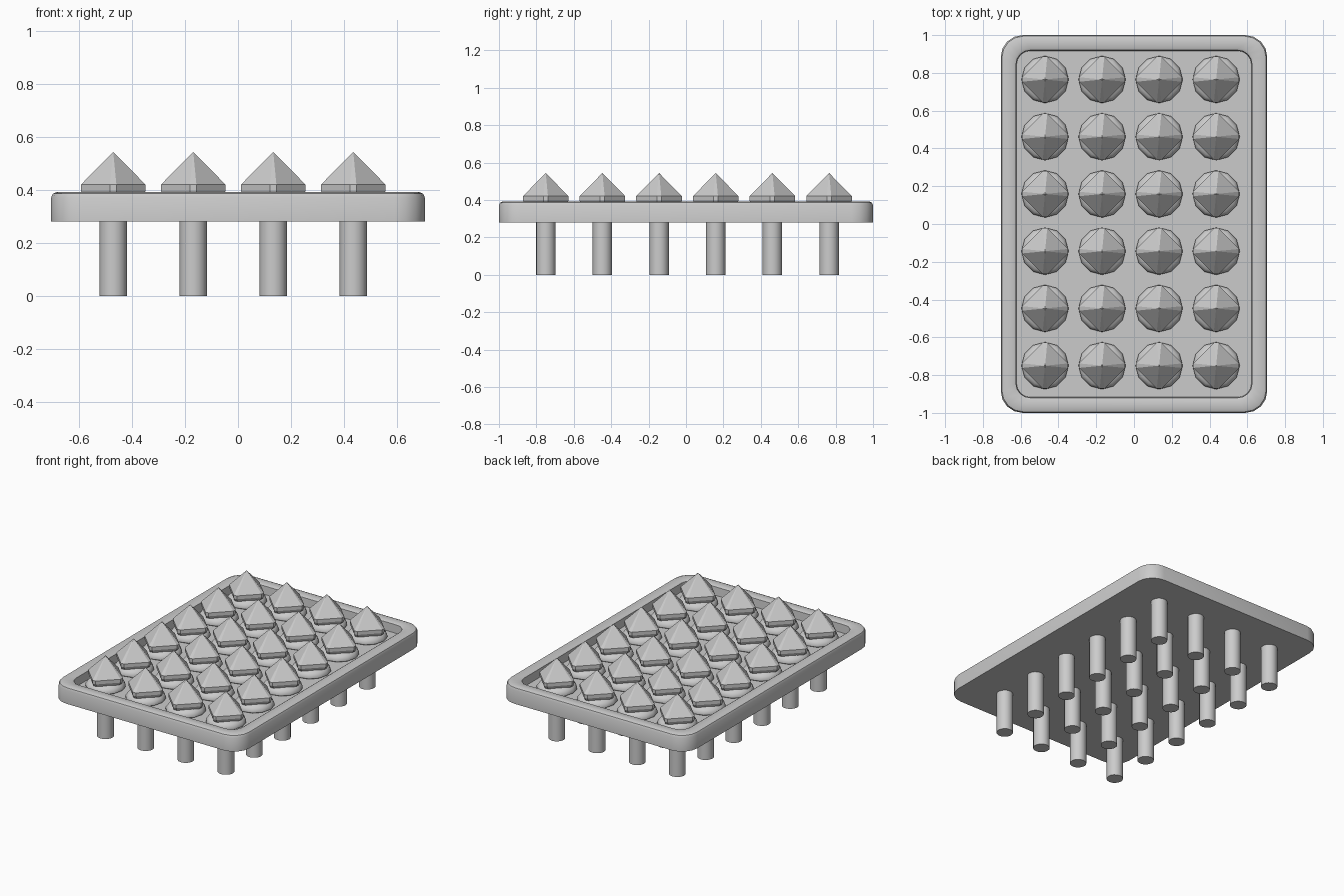
import bpy, bmesh, math

if "Cube" in bpy.data.objects:
    bpy.data.objects.remove(bpy.data.objects["Cube"])


def loft(name, rings, smooth=None):
    """Skin a stack of equal-length rings and cap both ends."""
    bm = bmesh.new()
    loops = [[bm.verts.new(p) for p in ring] for ring in rings]
    n = len(loops[0])
    for a, b in zip(loops, loops[1:]):
        for i in range(n):
            j = (i + 1) % n
            bm.faces.new((a[i], a[j], b[j], b[i]))
    bm.faces.new(loops[0][::-1])
    bm.faces.new(loops[-1])
    mesh = bpy.data.meshes.new(name)
    bm.to_mesh(mesh)
    bm.free()
    ob = bpy.data.objects.new(name, mesh)
    bpy.context.collection.objects.link(ob)
    if smooth:
        bpy.context.view_layer.objects.active = ob
        ob.select_set(True)
        bpy.ops.object.shade_smooth_by_angle(angle=math.radians(smooth))
        ob.select_set(False)
    return ob


def rounded_rect(hx, hy, r, z, seg=4):
    pts = []
    for k, (sx, sy) in enumerate([(1, 1), (-1, 1), (-1, -1), (1, -1)]):
        for s in range(seg + 1):
            a = math.radians(90 * (k + s / seg))
            pts.append((sx * (hx - r) + r * math.cos(a),
                        sy * (hy - r) + r * math.sin(a), z))
    return pts


def circle(r, z, n):
    return [(r * math.cos(2 * math.pi * i / n), r * math.sin(2 * math.pi * i / n), z)
            for i in range(n)]


def diamond(r, c, z):
    """Square standing on its corner, with the corners clipped by half-width c."""
    return [(r, -c, z), (r, c, z), (c, r, z), (-c, r, z),
            (-r, c, z), (-r, -c, z), (-c, -r, z), (c, -r, z)]


# Tray: outer wall, rounded rim, and recessed floor
HX, HY, R = 0.705, 1.0, 0.115
profile = [(0, 0.28), (0, 0.372), (0.006, 0.386), (0.02, 0.392),
           (0.07, 0.392), (0.08, 0.386), (0.083, 0.33)]
loft("tray", [rounded_rect(HX - d, HY - d, R - d * 0.5, z) for d, z in profile], 40)

# One stud: round peg, cushion-like collar, faceted pyramid cap
peg = loft("peg", [circle(0.052, 0, 16), circle(0.052, 0.34, 16)], 40)
collar = loft("collar", [circle(r, z, 12) for r, z in
              [(0.11, 0.328), (0.125, 0.338), (0.125, 0.352),
               (0.11, 0.372), (0.08, 0.384)]], 40)
cap = loft("pyramid_cap", [diamond(0.112, 0.012, 0.378), diamond(0.122, 0.012, 0.397),
                           diamond(0.122, 0.012, 0.42), diamond(0.001, 0.0001, 0.543)])

# Repeat the stud over a 4 x 6 grid
for part in (peg, collar, cap):
    part.location = (-0.471, -0.75, 0)
    for axis, count, step in ((0, 4, 0.302), (1, 6, 0.303)):
        m = part.modifiers.new("row", 'ARRAY')
        m.count = count
        m.use_relative_offset = False
        m.use_constant_offset = True
        m.constant_offset_displace = [step if k == axis else 0 for k in range(3)]
